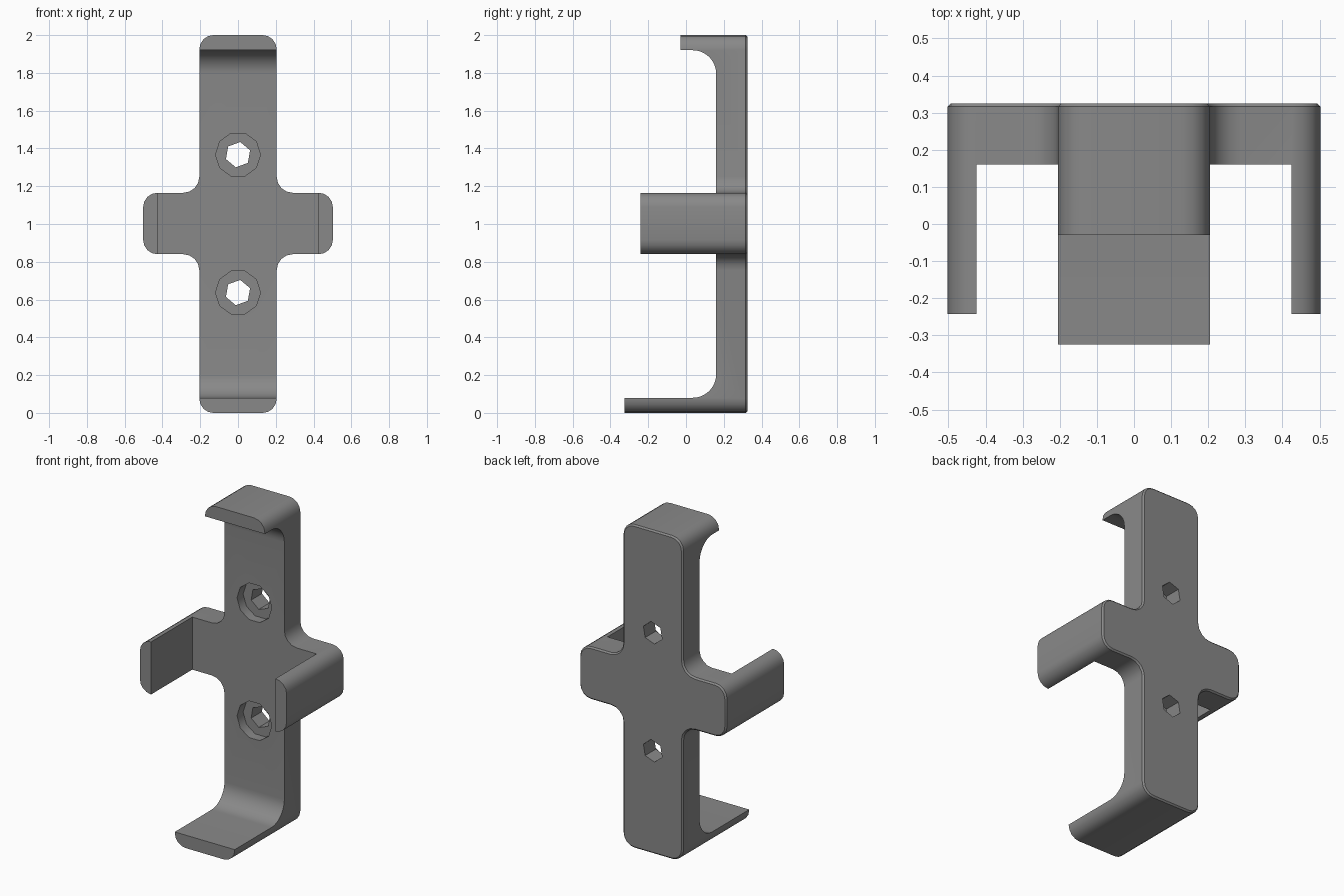
import bpy, bmesh, math
from mathutils import Vector

if "Cube" in bpy.data.objects:
    bpy.data.objects.remove(bpy.data.objects["Cube"])


def rounded(corners, segs):
    """Right-angled polygon [(u, v, radius)] with its corners rounded."""
    out, n = [], len(corners)
    for i, (u, v, r) in enumerate(corners):
        p = Vector((u, v))
        if r == 0:
            out.append(p)
            continue
        a = (Vector(corners[i - 1][:2]) - p).normalized()
        b = (Vector(corners[(i + 1) % n][:2]) - p).normalized()
        c = p + (a + b) * r
        for k in range(segs + 1):
            t = math.pi / 2 * k / segs
            out.append(c - b * r * math.cos(t) - a * r * math.sin(t))
    return out


def prism(name, pts, axis, lo, hi, back_bevel=0):
    """Extrude a 2D outline along x (outline is y,z) or y (outline is x,z)."""
    def place(p, d):
        return (d, p[0], p[1]) if axis == 'x' else (p[0], d, p[1])
    bm = bmesh.new()
    near = [bm.verts.new(place(p, lo)) for p in pts]
    far = [bm.verts.new(place(p, hi)) for p in pts]
    n = len(pts)
    bm.faces.new(near)
    back = bm.faces.new(far[::-1])
    for i in range(n):
        j = (i + 1) % n
        bm.faces.new((near[i], far[i], far[j], near[j]))
    bmesh.ops.recalc_face_normals(bm, faces=bm.faces)
    if back_bevel:
        bmesh.ops.bevel(bm, geom=list(back.edges), offset=back_bevel,
                        segments=1, profile=0.5, affect='EDGES')
    me = bpy.data.meshes.new(name)
    bm.to_mesh(me)
    bm.free()
    ob = bpy.data.objects.new(name, me)
    bpy.context.collection.objects.link(ob)
    return ob


def box(name, x, y0, y1, z0, z1):
    return prism(name, [(-x, z0), (x, z0), (x, z1), (-x, z1)], 'y', y0, y1)


def ngon(cz, r, n, start):
    return [(r * math.cos(start + math.tau * i / n),
             cz + r * math.sin(start + math.tau * i / n)) for i in range(n)]


# Cross-shaped body at full depth, with a softened back edge
W, A, R = 0.205, 0.502, 0.075
Z0, Z1 = 0.84, 1.165
cross = [(-W, 0, R), (W, 0, R), (W, Z0, 0.085), (A, Z0, R), (A, Z1, R),
         (W, Z1, 0.085), (W, 2, R), (-W, 2, R), (-W, Z1, 0.085),
         (-A, Z1, R), (-A, Z0, R), (-W, Z0, 0.085)]
holder = prism("wall_holder", rounded(cross, 4), 'y', -0.325, 0.325, 0.009)

# Dark grey finish
grey = bpy.data.materials.new("dark_grey")
grey.diffuse_color = (0.25, 0.25, 0.25, 1)
grey.use_nodes = True
grey.node_tree.nodes["Principled BSDF"].inputs["Base Color"].default_value = grey.diffuse_color
holder.data.materials.append(grey)

# Inner cavity with filleted back corners leaves the lips and side arms
cavity = rounded([(-1, 0.08, 0), (0.16, 0.08, 0.125),
                  (0.16, 1.92, 0.125), (-1, 1.92, 0)], 10)
cutters = [
    prism("cavity_cutter", cavity, 'x', -0.425, 0.425),
    box("top_lip_trim", 0.8, -1, -0.03, 1.5, 2.5),
    box("side_arm_trim", 0.8, -1, -0.242, 0.5, 1.47),
]

# Counterbored screw holes
for z in (1.367, 0.637):
    cutters.append(prism("counterbore_cutter", ngon(z, 0.119, 10, 0),
                         'y', -0.1, 0.22))
    cutters.append(prism("screw_hole_cutter", ngon(z, 0.068, 6, math.radians(20)),
                         'y', -0.15, 0.6))
for c in cutters:
    c.data.materials.append(grey)

bpy.context.view_layer.objects.active = holder
holder.select_set(True)
for c in cutters:
    c.hide_render = True
    m = holder.modifiers.new("cut", 'BOOLEAN')
    m.operation = 'DIFFERENCE'
    m.solver = 'EXACT'
    m.object = c
    bpy.ops.object.modifier_apply(modifier=m.name)
for c in cutters:
    bpy.data.objects.remove(c)

bpy.ops.object.shade_smooth_by_angle(angle=math.radians(38))
